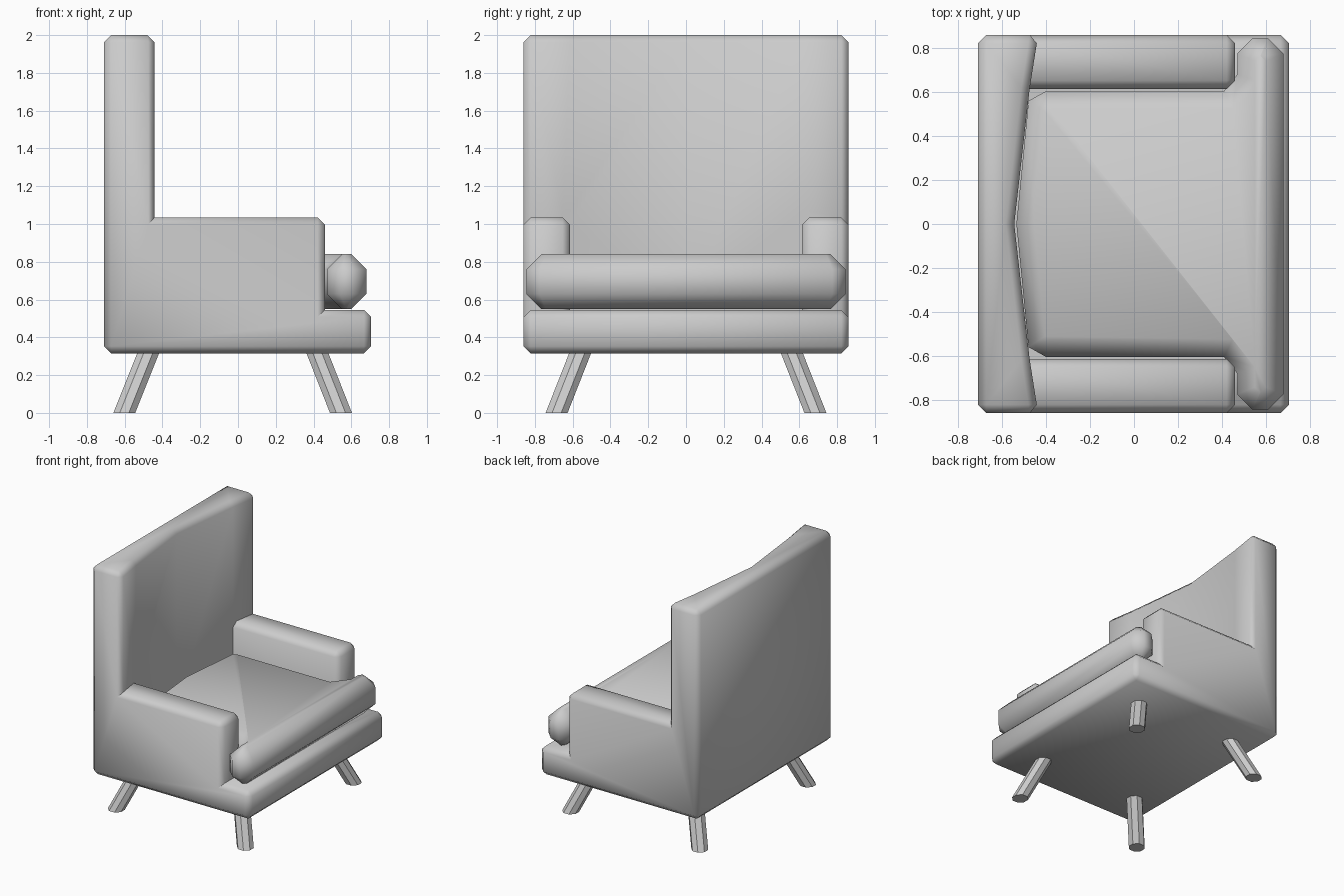
import bpy, bmesh, math

if "Cube" in bpy.data.objects:
    bpy.data.objects.remove(bpy.data.objects["Cube"])


def prism(name, plan, z0, z1):
    """Extrude a plan outline (x, y) from z0 to z1."""
    bm = bmesh.new()
    face = bm.faces.new([bm.verts.new((x, y, z0)) for x, y in plan])
    ext = bmesh.ops.extrude_face_region(bm, geom=[face])["geom"]
    for v in ext:
        if isinstance(v, bmesh.types.BMVert):
            v.co.z = z1
    bmesh.ops.recalc_face_normals(bm, faces=bm.faces)
    me = bpy.data.meshes.new(name)
    bm.to_mesh(me)
    bm.free()
    ob = bpy.data.objects.new(name, me)
    bpy.context.collection.objects.link(ob)
    return ob


def soften(ob, width, test, angle):
    """Bevel the convex edges that pass the test, then shade smooth."""
    bm = bmesh.new()
    bm.from_mesh(ob.data)
    bmesh.ops.remove_doubles(bm, verts=bm.verts, dist=0.0005)
    bmesh.ops.dissolve_limit(bm, angle_limit=0.01, verts=bm.verts, edges=bm.edges)
    edges = [e for e in bm.edges if e.is_manifold and test(e)]
    bmesh.ops.bevel(bm, geom=edges, offset=width, offset_type='OFFSET',
                    segments=1, profile=0.5, affect='EDGES', clamp_overlap=True)
    bm.to_mesh(ob.data)
    bm.free()
    smooth(ob, angle)


def smooth(ob, angle):
    bpy.ops.object.select_all(action='DESELECT')
    ob.select_set(True)
    bpy.context.view_layer.objects.active = ob
    bpy.ops.object.shade_smooth_by_angle(angle=math.radians(angle))


def mirrored(half):
    """Complete an outline given on the +y side, keeping points on y = 0 single."""
    return half + [(x, -y) for x, y in reversed(half) if y > 0]


# Frame: one block, carved to leave the hollow back, the arms and the base
frame = prism("frame", mirrored([(-0.71, 0.86), (0.705, 0.86)]), 0.315, 2.0)
above_arms = prism("cutter_above_arms", mirrored(
    [(-0.545, 0), (-0.475, 0.615), (-0.43, 0.9), (1.0, 0.9)]), 1.035, 3)
seat_well = prism("cutter_seat_well", mirrored(
    [(-0.545, 0), (-0.475, 0.615), (0.46, 0.615), (0.46, 0.95), (1.1, 0.95)]), 0.545, 3.1)
for cutter in (above_arms, seat_well):
    mod = frame.modifiers.new("carve", 'BOOLEAN')
    mod.operation = 'DIFFERENCE'
    mod.solver = 'EXACT'
    mod.object = cutter
bpy.context.view_layer.update()
carved = frame.evaluated_get(bpy.context.evaluated_depsgraph_get())
frame.data = bpy.data.meshes.new_from_object(carved)
frame.modifiers.clear()
for cutter in (above_arms, seat_well):
    bpy.data.objects.remove(cutter)
soften(frame, 0.038, lambda e: e.is_convex and e.calc_face_angle(0) > 0.6, 50)

# T-shaped seat cushion with a rounded front roll
cushion = prism("seat_cushion", mirrored(
    [(-0.535, 0), (-0.48, 0.56), (-0.40, 0.605), (0.41, 0.605), (0.47, 0.68),
     (0.47, 0.775), (0.54, 0.845), (0.61, 0.845), (0.68, 0.775)]), 0.55, 0.84)
soften(cushion, 0.08, lambda e: abs(e.verts[0].co.z - e.verts[1].co.z) < 0.01, 60)

# Splayed eight-sided legs
for label, x_top, x_foot in (("front", 0.415, 0.545), ("back", -0.47, -0.602)):
    for side, s in (("left", 1), ("right", -1)):
        ring = [(x_foot + 0.063 * math.cos(math.radians(22.5 + 45 * i)),
                 s * 0.685 + 0.063 * math.sin(math.radians(22.5 + 45 * i)))
                for i in range(8)]
        leg = prism(f"{label}_{side}_leg", ring, 0, 0.33)
        for v in leg.data.vertices:
            if v.co.z > 0.1:
                v.co.x += x_top - x_foot
                v.co.y -= s * 0.13
